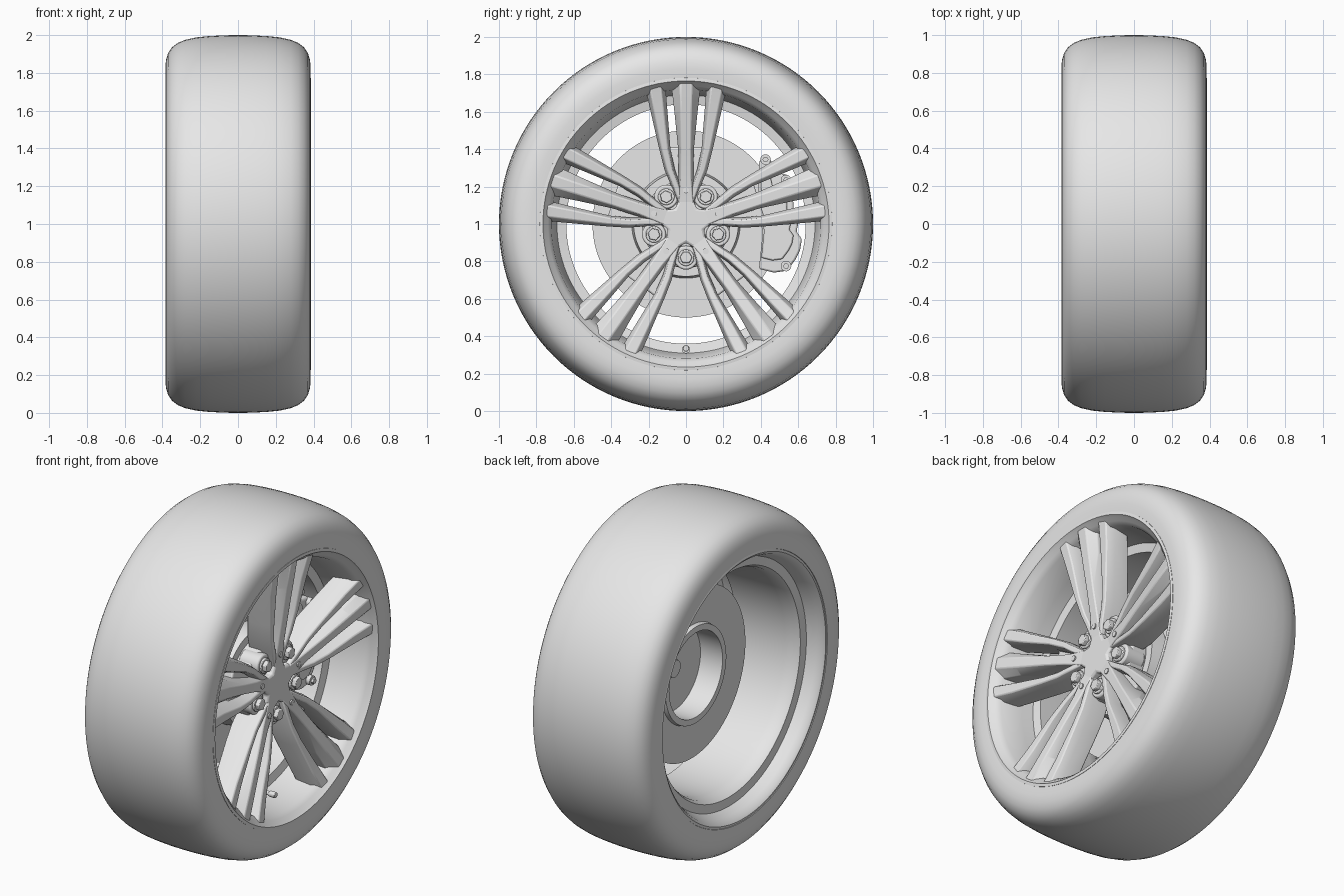
import bpy
import bmesh
import math
from mathutils import Matrix, Vector

# Remove only the default object
default_cube = bpy.data.objects.get("Cube")
if default_cube:
    bpy.data.objects.remove(default_cube, do_unlink=True)

# One neutral grey for every part
grey = bpy.data.materials.new("plain_grey")
grey.use_nodes = True
grey.diffuse_color = (0.8, 0.8, 0.8, 1)
grey.node_tree.nodes["Principled BSDF"].inputs["Base Color"].default_value = grey.diffuse_color

AXLE = Matrix.Translation((0, 0, 1))
STEP = math.tau / 5


def turned(angle):
    """Placement rotated around the axle."""
    return AXLE @ Matrix.Rotation(angle, 4, "X")


def finish(name, bm, placement=AXLE, bevel=0):
    """Turn a bmesh into a named, shaded object."""
    bmesh.ops.recalc_face_normals(bm, faces=bm.faces)
    mesh = bpy.data.meshes.new(name)
    bm.to_mesh(mesh)
    bm.free()
    mesh.materials.append(grey)
    obj = bpy.data.objects.new(name, mesh)
    bpy.context.collection.objects.link(obj)
    obj.matrix_world = placement
    bpy.ops.object.select_all(action="DESELECT")
    obj.select_set(True)
    bpy.context.view_layer.objects.active = obj
    bpy.ops.object.shade_smooth_by_angle(angle=math.radians(32))
    if bevel:
        modifier = obj.modifiers.new("soft_edges", "BEVEL")
        modifier.width = bevel
        modifier.segments = 2
    return obj


def skin(bm, rings, closed):
    """Bridge consecutive loops of vertices."""
    pairs = list(zip(rings, rings[1:]))
    if closed:
        pairs.append((rings[-1], rings[0]))
    for one, two in pairs:
        for i in range(len(one)):
            j = (i + 1) % len(one)
            bm.faces.new((one[i], one[j], two[j], two[i]))


def revolve(name, profile, sides=128):
    """Spin a closed (x, radius) outline around the axle."""
    bm = bmesh.new()
    rings = []
    for k in range(sides):
        spin = Matrix.Rotation(math.tau * k / sides, 3, "X")
        rings.append([bm.verts.new(spin @ Vector((x, 0, r))) for x, r in profile])
    skin(bm, rings, True)
    return finish(name, bm)


def rod(name, start, end, radius, y, z, sides=32, placement=AXLE, bevel=0):
    """Cylinder parallel to the axle."""
    bm = bmesh.new()
    at = Matrix.Translation(((start + end) / 2, y, z)) @ Matrix.Rotation(math.pi / 2, 4, "Y")
    bmesh.ops.create_cone(bm, cap_ends=True, segments=sides, radius1=radius,
                          radius2=radius, depth=end - start, matrix=at)
    return finish(name, bm, placement, bevel)


def slab(name, outline, back, front, placement=AXLE, bevel=0):
    """Extrude a (y, z) outline along the axle."""
    bm = bmesh.new()
    rings = [[bm.verts.new((x, y, z)) for y, z in outline] for x in (back, front)]
    skin(bm, rings, False)
    bm.faces.new(rings[0])
    bm.faces.new(rings[1])
    return finish(name, bm, placement, bevel)


def spoke(name, sections, side, placement):
    """Loft trapezoids: radius, offset, front half width, back half width, front, back."""
    bm = bmesh.new()
    rings = []
    for r, offset, crest, base, front, back in sections:
        mid = (front * 2 + back) / 3
        corners = ((front, -crest), (front, crest), (mid, base),
                   (back, base), (back, -base), (mid, -base))
        rings.append([bm.verts.new((x, side * (offset + t), r)) for x, t in corners])
    skin(bm, rings, False)
    bm.faces.new(rings[0])
    bm.faces.new(rings[-1])
    return finish(name, bm, placement, 0.006)


# Tyre: rounded shoulders, smooth tread, flat sidewalls
half = [(0.07, 0.999), (0.15, 0.995), (0.22, 0.988), (0.28, 0.975), (0.32, 0.958),
        (0.35, 0.935), (0.37, 0.905), (0.381, 0.87), (0.385, 0.83), (0.382, 0.78), (0.34, 0.765)]
revolve("tyre", [(-x, r) for x, r in reversed(half)] + [(0, 1)] + half)

# Rim: lips on both ends, stepped barrel between them
revolve("rim", [(-0.34, 0.785), (-0.378, 0.782), (-0.382, 0.765), (-0.37, 0.75), (-0.34, 0.735),
                (-0.29, 0.715), (-0.285, 0.665), (-0.26, 0.65), (-0.2, 0.643), (0.12, 0.64),
                (0.13, 0.69), (0.2, 0.70), (0.33, 0.72), (0.355, 0.738), (0.372, 0.755),
                (0.386, 0.765), (0.384, 0.782), (0.34, 0.785), (0.18, 0.74), (-0.2, 0.74)])

# Brake disc with a raised hat that is hollow from behind
revolve("brake_disc", [(-0.04, 0.5), (0.015, 0.5), (0.015, 0.29), (0.11, 0.28), (0.11, 0.02),
                       (0.08, 0.02), (0.08, 0.25), (-0.065, 0.25), (-0.065, 0.285), (-0.04, 0.29)])
rod("hat_centre", 0.07, 0.12, 0.05, 0, 0)

# Brake caliper with its fixing bolts
caliper = [(0.39, -0.24), (0.41, -0.05), (0.385, 0.1), (0.39, 0.33), (0.42, 0.375), (0.455, 0.34),
           (0.47, 0.27), (0.54, 0.265), (0.57, 0.2), (0.575, 0.08), (0.6, 0), (0.59, -0.04),
           (0.62, -0.08), (0.61, -0.14), (0.585, -0.19), (0.54, -0.25), (0.47, -0.26)]
slab("caliper", caliper, -0.06, 0.09, bevel=0.01)
slab("caliper_face", [(0.44 + (y - 0.44) * 0.75, z * 0.75) for y, z in caliper], 0.08, 0.11, bevel=0.008)
for y, z in ((0.425, 0.345), (0.535, 0.235), (0.535, -0.225)):
    rod("caliper_bolt_seat", 0.05, 0.115, 0.028, y, z)
    rod("caliper_bolt", 0.1, 0.13, 0.016, y, z, 6)

# Hub plate and the star on its front
rod("hub", 0.1, 0.215, 0.235, 0, 0, 64, bevel=0.015)
star = []
for k in range(10):
    reach = 0.1 if k % 2 else 0.215
    star.append((reach * math.sin(k * STEP / 2), reach * math.cos(k * STEP / 2)))
slab("hub_star", star, 0.12, 0.272, bevel=0.012)

# Five spoke groups: a central rib, two flanking ribs, a recessed web
centre_rib = [(0.755, 0, 0.03, 0.08, 0.37, 0.24), (0.6, 0, 0.028, 0.062, 0.345, 0.21),
              (0.4, 0, 0.026, 0.042, 0.312, 0.16), (0.25, 0, 0.028, 0.04, 0.286, 0.13),
              (0.1, 0, 0.04, 0.05, 0.27, 0.12)]
side_rib = [(0.74, 0.165, 0.03, 0.055, 0.365, 0.23), (0.6, 0.144, 0.026, 0.045, 0.337, 0.2),
            (0.4, 0.113, 0.017, 0.03, 0.308, 0.16), (0.29, 0.087, 0.015, 0.028, 0.29, 0.14),
            (0.22, 0.06, 0.015, 0.026, 0.28, 0.13), (0.12, 0.025, 0.015, 0.024, 0.268, 0.12)]
web = [(-0.05, 0.15), (0.05, 0.15), (0.09, 0.27), (0.115, 0.41), (-0.115, 0.41), (-0.09, 0.27)]
for k in range(5):
    place = turned(k * STEP)
    spoke("centre_spoke", centre_rib, 1, place)
    for side in (-1, 1):
        spoke("side_spoke", side_rib, side, place)
    slab("spoke_web", web, 0.15, 0.225, place, 0.01)
    rod("locating_pin", 0.25, 0.285, 0.016, 0, 0.18, 20, place)

    # Wheel bolt in its round seat, between two groups
    between = turned((k + 0.5) * STEP)
    rod("bolt_seat", 0.12, 0.245, 0.064, 0, 0.18, 40, between, 0.008)
    rod("bolt_washer", 0.23, 0.256, 0.044, 0, 0.18, 32, between, 0.004)
    rod("bolt_head", 0.24, 0.28, 0.034, 0, 0.18, 6, between, 0.004)

# Valve stem standing on the barrel step
rod("valve_base", 0.11, 0.17, 0.022, 0, -0.67)
rod("valve_stem", 0.15, 0.23, 0.012, 0, -0.665, 20)
rod("valve_cap", 0.21, 0.25, 0.017, 0, -0.665, 20, bevel=0.003)
